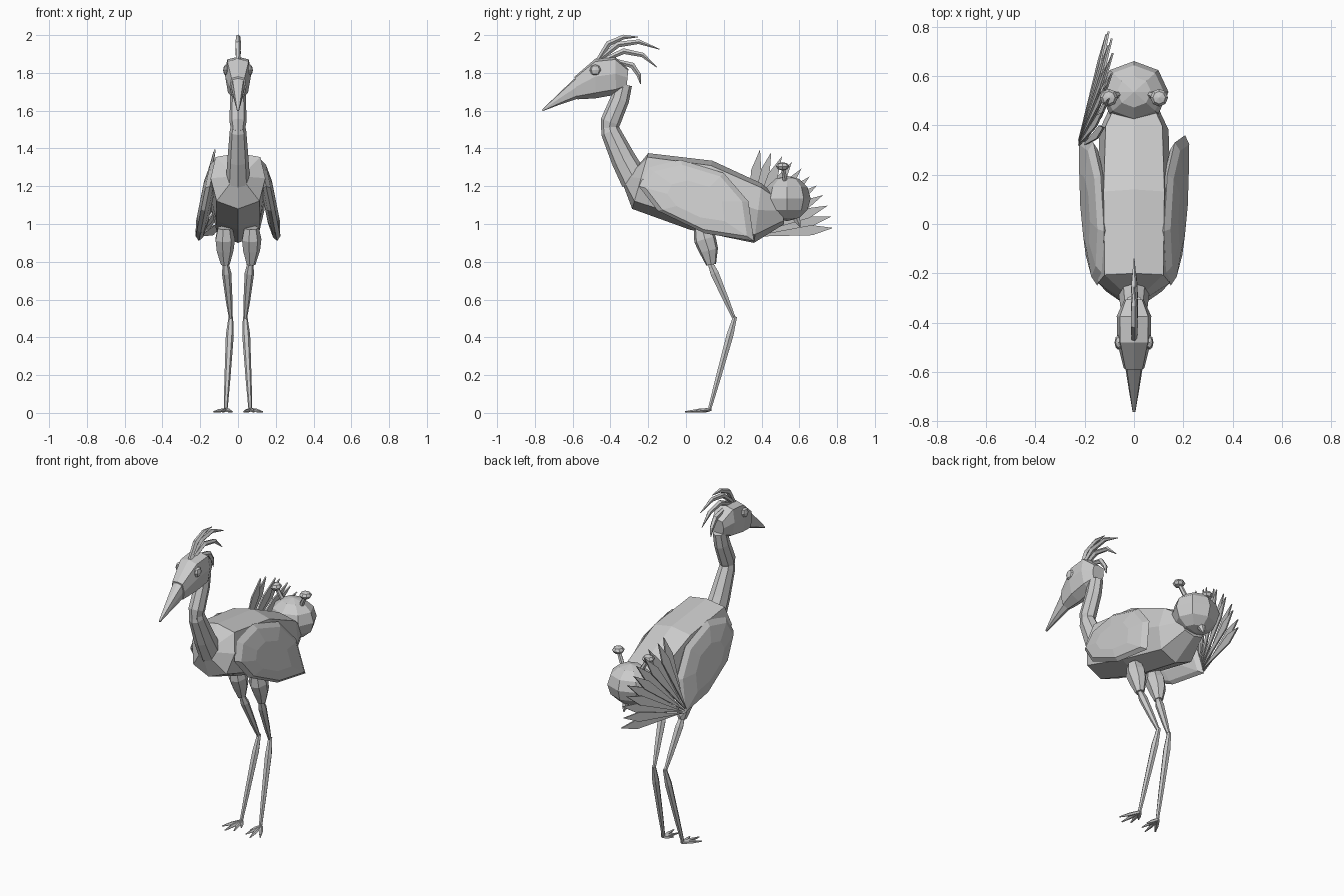
import bpy, bmesh, math
from mathutils import Vector, Matrix

if "Cube" in bpy.data.objects:
    bpy.data.objects.remove(bpy.data.objects["Cube"])


def finish(name, bm):
    bmesh.ops.recalc_face_normals(bm, faces=bm.faces)
    me = bpy.data.meshes.new(name)
    bm.to_mesh(me)
    bm.free()
    ob = bpy.data.objects.new(name, me)
    bpy.context.collection.objects.link(ob)
    return ob


def loft(name, rings):
    """Skin a list of equal-length rings and cap both ends."""
    bm = bmesh.new()
    vs = [[bm.verts.new(p) for p in r] for r in rings]
    n = len(vs[0])
    for a, b in zip(vs, vs[1:]):
        for i in range(n):
            bm.faces.new((a[i], a[(i + 1) % n], b[(i + 1) % n], b[i]))
    bm.faces.new(vs[0])
    bm.faces.new(vs[-1])
    return finish(name, bm)


def tube(name, pts, radii, sides=6, flat=1.0):
    """Tapered limb along a path; flat scales its width across x."""
    pts = [Vector(p) for p in pts]
    rings = []
    for i, p in enumerate(pts):
        t = (pts[min(i + 1, len(pts) - 1)] - pts[max(i - 1, 0)]).normalized()
        u = (Vector((1, 0, 0)) - t * t.x).normalized()
        v = t.cross(u)
        rings.append([p + radii[i] * (flat * math.cos(a) * u + math.sin(a) * v)
                      for a in (2 * math.pi * k / sides for k in range(sides))])
    return loft(name, rings)


def limb(name, a, b, r0, r1, r2, sides=6):
    """Straight segment that bulges near its start."""
    a, b = Vector(a), Vector(b)
    return tube(name, [a, a.lerp(b, .2), a.lerp(b, .7), b], [r0, r1, (r1 + r2) / 2, r2], sides)


def ball(name, c, size, seg=8, rings=6):
    bm = bmesh.new()
    bmesh.ops.create_uvsphere(bm, u_segments=seg, v_segments=rings, radius=1)
    bm.transform(Matrix.Translation(c) @ Matrix.Diagonal((*size, 1)))
    return finish(name, bm)


# body and head: stations of top (y, z), bottom (y, z), half width
PROFILE = [(0, 1), (.82, .86), (1, .1), (.78, -.72), (0, -1),
           (-.78, -.72), (-1, .1), (-.82, .86)]


def stations(name, rows):
    rings = []
    for ty, tz, by, bz, w in rows:
        rings.append([(px * w, by + (ty - by) * (pz + 1) / 2, bz + (tz - bz) * (pz + 1) / 2)
                      for px, pz in PROFILE])
    return loft(name, rings)


stations("body", [(-.27, 1.29, -.33, 1.2, .055), (-.2, 1.375, -.285, 1.08, .145),
                  (.14, 1.335, .02, .97, .15), (.4, 1.215, .36, .9, .14),
                  (.5, 1.13, .52, 1.0, .08)])
stations("head", [(-.59, 1.78, -.575, 1.66, .042), (-.48, 1.875, -.48, 1.665, .068),
                  (-.375, 1.885, -.37, 1.685, .07), (-.305, 1.82, -.315, 1.72, .04)])
stations("beak", [(-.585, 1.775, -.57, 1.665, .036), (-.67, 1.695, -.66, 1.635, .022),
                  (-.762, 1.605, -.76, 1.597, .006)])

# neck
tube("lower_neck", [(0, -.27, 1.23), (0, -.33, 1.34), (0, -.4, 1.49), (0, -.405, 1.53)],
     [.075, .066, .052, .042], 8, .85)
tube("upper_neck", [(0, -.41, 1.49), (0, -.4, 1.54), (0, -.35, 1.66), (0, -.33, 1.74)],
     [.04, .053, .05, .045], 8, .85)

# crest
CREST = [[(-.47, 1.86), (-.41, 1.955), (-.33, 1.99), (-.255, 1.99)],
         [(-.46, 1.87), (-.36, 1.95), (-.25, 1.965), (-.14, 1.925)],
         [(-.43, 1.87), (-.33, 1.915), (-.23, 1.895), (-.155, 1.83)],
         [(-.36, 1.86), (-.285, 1.84), (-.25, 1.79), (-.24, 1.74)]]
for i, path in enumerate(CREST):
    tube(f"crest_feather_{i + 1}", [(0, y, z) for y, z in path], [.012, .016, .013, .002], 5)

# paired parts
WING = [(-.25, 1.2), (-.2, 1.3), (-.03, 1.34), (.2, 1.27),
        (.33, 1.12), (.36, .91), (.1, .95), (-.15, 1.07)]
for s, side in ((1, "right"), (-1, "left")):
    # wing: cushion-shaped plate flaring outward at the bottom
    def wing_ring(k, dx):
        return [(s * (.165 - .2 * (z - 1.12) * k + dx), .05 + (y - .05) * k, 1.12 + (z - 1.12) * k)
                for y, z in WING]
    loft(f"{side}_wing", [wing_ring(.55, -.03), wing_ring(.9, -.018), wing_ring(1, 0),
                          wing_ring(.88, .022), wing_ring(.5, .036)])
    # head eye
    ball(f"{side}_eye", (s * .063, -.48, 1.815), (.016, .03, .03), 8, 4)
    # leg
    tube(f"{side}_thigh", [(s * .07, .085, .98), (s * .07, .1, .92), (s * .07, .12, .86),
                           (s * .068, .133, .785)], [.045, .06, .052, .027], 7, .9)
    limb(f"{side}_shank", (s * .066, .125, .8), (s * .038, .255, .5), .014, .025, .01)
    limb(f"{side}_lower_leg", (s * .038, .26, .51), (s * .065, .125, .02), .012, .021, .01)
    # toes
    for i, (x, y) in enumerate(((.13, .03), (.085, -.005), (.04, .02), (.03, .075))):
        a, b = Vector((s * .066, .13, .018)), Vector((s * x, y, .006))
        tube(f"{side}_toe_{i + 1}", [a, a.lerp(b, .5), b], [.009, .01, .003], 5, 1.2)
    # stalked knob on the rear ball
    limb(f"{side}_knob_stalk", (s * .05, .53, 1.2), (s * .1, .513, 1.3), .016, .014, .012)
    ball(f"{side}_knob", (s * .102, .512, 1.305), (.036, .036, .022), 8, 4)

# rear ball and its small spike
ball("rear_ball", (0, .535, 1.135), (.14, .125, .12), 8, 6)
limb("rear_spike", (0, .575, 1.05), (0, .605, .985), .028, .024, .003)

# feather fan on the left side
base = Vector((-.222, .31, .93))


def fan_point(ang, r, dx=0):
    dy, dz = r * math.cos(ang), r * math.sin(ang)
    return base + Vector((.22 * dy + .16 * dz + dx, dy, dz))


COUNT = 11
for i in range(COUNT):
    a = math.radians(6 + 74 * i / (COUNT - 1))
    w = math.radians(4.3)
    off = .008 * (-1) ** i
    outline = [(a - .01, .03), (a - w, .36), (a, .472), (a + w, .36), (a + .01, .03)]
    loft(f"fan_feather_{i + 1}", [[fan_point(q, r, off + d) for q, r in outline]
                                  for d in (-.004, .004)])
